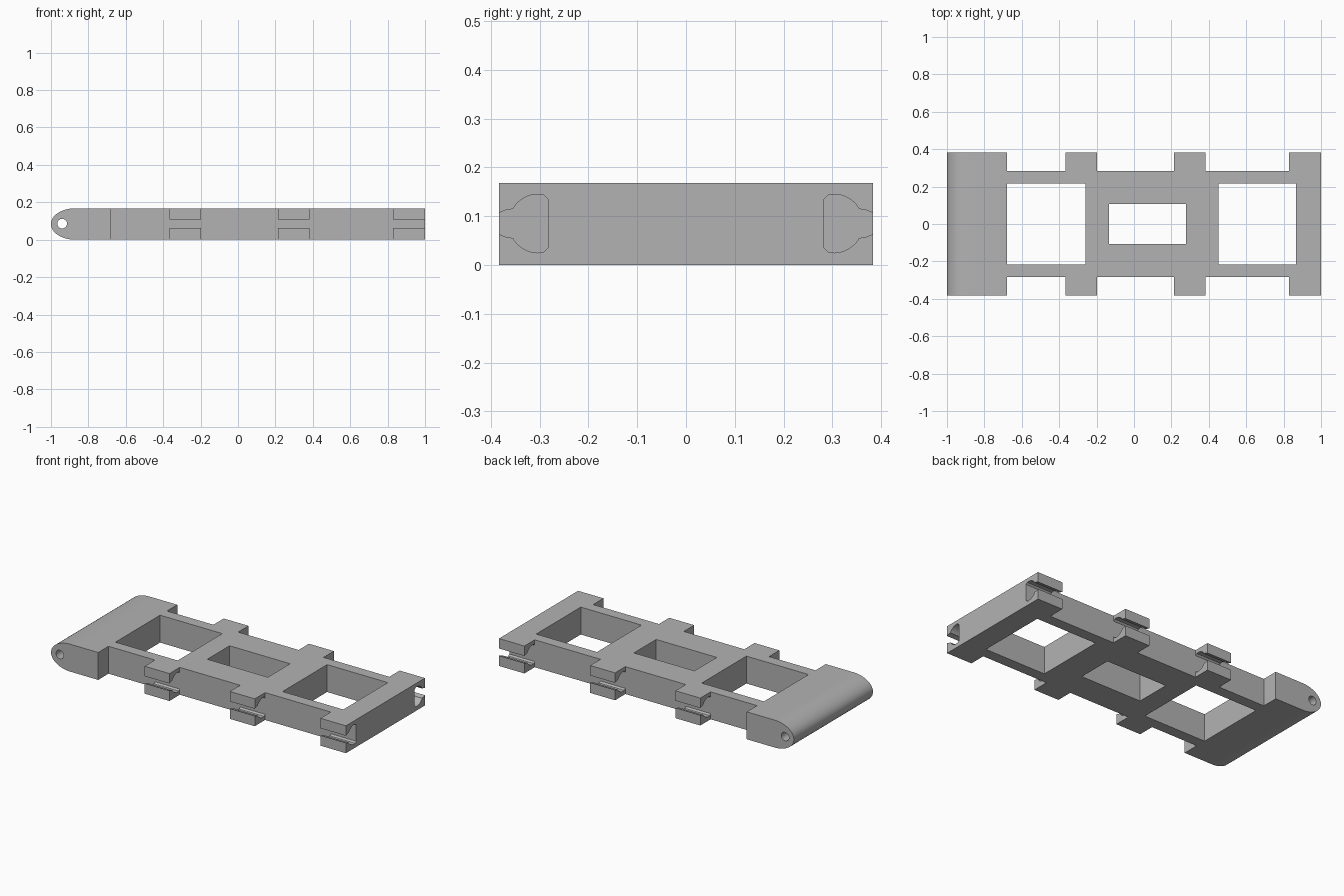
import bpy
import bmesh
import math
from mathutils import Vector

cube = bpy.data.objects.get("Cube")
if cube:
    bpy.data.objects.remove(cube, do_unlink=True)

GREY = (0.45, 0.45, 0.45, 1)
grey = bpy.data.materials.new("plain grey")
grey.use_nodes = True
grey.diffuse_color = GREY
grey.node_tree.nodes["Principled BSDF"].inputs["Base Color"].default_value = GREY

HEIGHT, HALF_WIDTH, RAIL = 0.168, 0.383, 0.283
MID = HEIGHT / 2


def prism(name, points, axis, start, end):
    """Extrude a 2D profile along x, y or z; the other two axes keep their order."""
    def place(p, t):
        co = list(p)
        co.insert("xyz".index(axis), t)
        return Vector(co)
    bm = bmesh.new()
    face = bm.faces.new([bm.verts.new(place(p, start)) for p in points])
    ext = bmesh.ops.extrude_face_region(bm, geom=[face])
    verts = [v for v in ext["geom"] if isinstance(v, bmesh.types.BMVert)]
    bmesh.ops.translate(bm, verts=verts, vec=place((0, 0), end - start))
    bmesh.ops.recalc_face_normals(bm, faces=bm.faces)
    mesh = bpy.data.meshes.new(name)
    bm.to_mesh(mesh)
    bm.free()
    mesh.materials.append(grey)
    obj = bpy.data.objects.new(name, mesh)
    bpy.context.collection.objects.link(obj)
    return obj


def arc(cx, cy, rx, ry, a0, a1, n):
    angles = [math.radians(a0 + (a1 - a0) * i / n) for i in range(n + 1)]
    return [(cx + rx * math.cos(a), cy + ry * math.sin(a)) for a in angles]


def combine(target, tool, operation):
    bpy.context.view_layer.objects.active = target
    mod = target.modifiers.new(operation, "BOOLEAN")
    mod.operation, mod.solver, mod.object = operation, "EXACT", tool
    bpy.ops.object.modifier_apply(modifier=mod.name)
    bpy.data.objects.remove(tool, do_unlink=True)


# Plan outline: wide hinge block, narrow rails, three clip tabs on each side
edge = [(-1.1, HALF_WIDTH), (-0.68, HALF_WIDTH), (-0.68, RAIL)]
for x0, x1 in [(-0.365, -0.197), (0.213, 0.382)]:
    edge += [(x0, RAIL), (x0, HALF_WIDTH), (x1, HALF_WIDTH), (x1, RAIL)]
edge += [(0.828, RAIL), (0.828, HALF_WIDTH), (1.0, HALF_WIDTH)]
outline = edge + [(x, -y) for x, y in reversed(edge)]
frame = prism("link_frame", outline, "z", -0.1, 0.3)

# Side profile with the rounded hinge nose
nose = arc(-0.87, MID, 0.13, MID, 90, 270, 32)
combine(frame, prism("side_profile", nose + [(1.1, 0), (1.1, HEIGHT)], "y", -0.5, 0.5),
        "INTERSECT")

# Rectangular windows
for x0, x1, w in [(-0.68, -0.258, 0.216), (-0.133, 0.278, 0.108), (0.453, 0.865, 0.216)]:
    combine(frame, prism("window", [(x0, -w), (x1, -w), (x1, w), (x0, w)], "z", -0.2, 0.4),
            "DIFFERENCE")

# Snap channels running through the clip tabs
for side in (-1, 1):
    upper = [(RAIL, 0.05)] + arc(0.303, 0, 0.06, 0.06, 100, 30, 12)
    upper += [(0.371, 0.027), (0.383, 0.022), (0.42, 0.022)]
    loop = upper + [(y, -z) for y, z in reversed(upper)]
    channel = [(side * y, z + MID + 0.001) for y, z in loop]
    combine(frame, prism("snap_channel", channel, "x", -0.5, 1.1), "DIFFERENCE")

# Hinge pin hole
combine(frame, prism("pin_hole", arc(-0.94, 0.086, 0.026, 0.026, 0, 345, 23), "y", -0.6, 0.6),
        "DIFFERENCE")

frame.select_set(True)
bpy.context.view_layer.objects.active = frame
bpy.ops.object.shade_smooth_by_angle(angle=math.radians(30))
